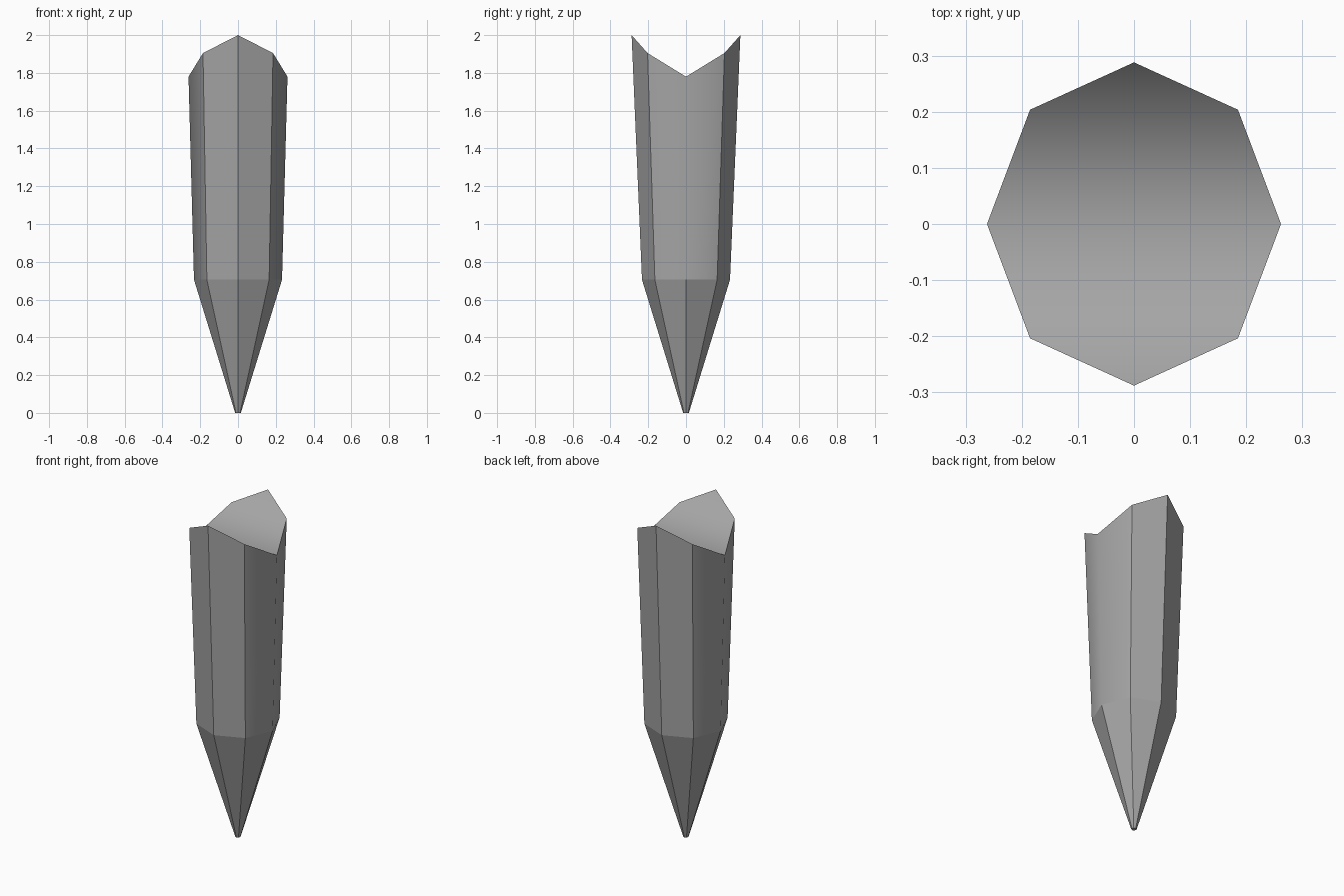
import bpy
import bmesh
from math import sin, cos, pi

cube = bpy.data.objects.get("Cube")
if cube:
    bpy.data.objects.remove(cube, do_unlink=True)

# Single stone-grey material
grey = bpy.data.materials.new("stone_grey")
grey.use_nodes = True
colour = (0.38, 0.38, 0.38, 1.0)
grey.diffuse_color = colour
grey.node_tree.nodes["Principled BSDF"].inputs["Base Color"].default_value = colour

SIDES = 8
TOP_Z = (1.78, 1.905, 2.0)  # side corner, diagonal corner, front/back corner

bm = bmesh.new()


def ring(rx, ry, height):
    """Eight-sided ring starting on +x; height(i) gives each corner's z."""
    return [bm.verts.new((rx * cos(2 * pi * i / SIDES),
                          ry * sin(2 * pi * i / SIDES), height(i)))
            for i in range(SIDES)]


def top_height(i):
    step = i % 4
    return TOP_Z[min(step, 4 - step)]


tip = ring(0.015, 0.015, lambda i: 0.0)
shoulder = ring(0.233, 0.233, lambda i: 0.705)
rim = ring(0.262, 0.288, top_height)


def bridge(lower, upper):
    return [bm.faces.new((lower[i], lower[(i + 1) % SIDES],
                          upper[(i + 1) % SIDES], upper[i]))
            for i in range(SIDES)]


# Tapered point and long shaft
bm.faces.new(tip[::-1])
bridge(tip, shoulder)
shaft = bridge(shoulder, rim)

# Valley-shaped top: a sloping quad and an outer triangle on each half
cap = []
for a in (0, 4):
    r = [rim[(a + k) % SIDES] for k in range(5)]
    cap.append(bm.faces.new((r[0], r[1], r[3], r[4])))
    cap.append(bm.faces.new((r[1], r[2], r[3])))

# Blend the valley and the shaft's two side corners, keep all else crisp
for face in cap + [shaft[i] for i in (0, 3, 4, 7)]:
    face.smooth = True
soft = {bm.edges.get((shoulder[i], rim[i])) for i in (0, 4)}
for edge in bm.edges:
    inside_cap = all(f in cap for f in edge.link_faces)
    edge.smooth = inside_cap or edge in soft

bm.normal_update()
mesh = bpy.data.meshes.new("pointed_column")
bm.to_mesh(mesh)
bm.free()
mesh.materials.append(grey)
column = bpy.data.objects.new("pointed_column", mesh)
bpy.context.collection.objects.link(column)
